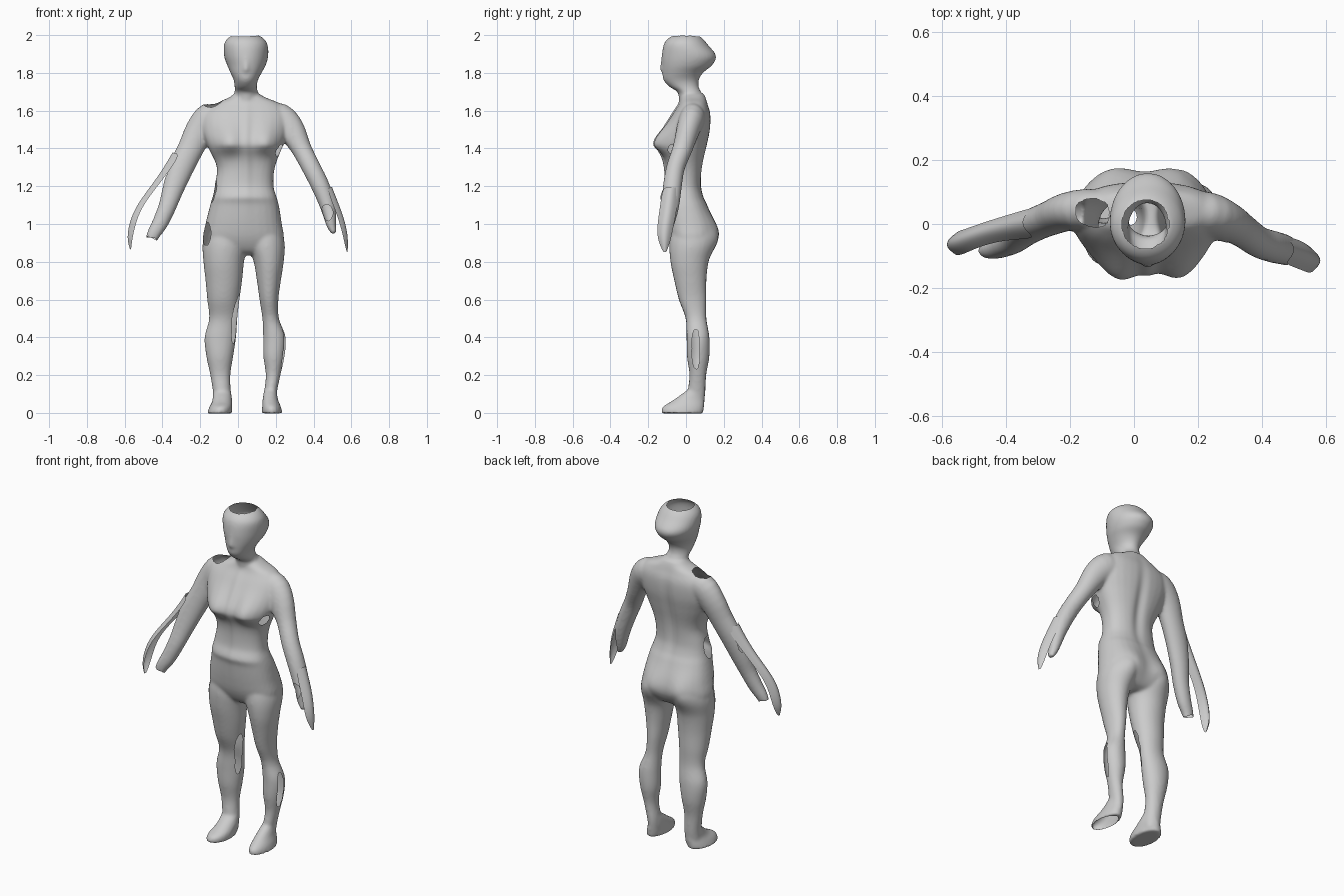
import bpy, bmesh, math
from mathutils import Vector

N = 32
bm = bmesh.new()


def skin(rings):
    """Join rings of points into one closed solid."""
    loops = [[bm.verts.new(p) for p in r] for r in rings]
    for a, b in zip(loops, loops[1:]):
        for i in range(N):
            j = (i + 1) % N
            bm.faces.new((a[i], a[j], b[j], b[i]))
    bm.faces.new(loops[0][::-1])
    bm.faces.new(loops[-1])


def refine(rows, n=5):
    """Rounded interpolation between sections."""
    out = []
    for i in range(len(rows) - 1):
        p, q = rows[i], rows[i + 1]
        o, r = rows[max(i - 1, 0)], rows[min(i + 2, len(rows) - 1)]
        h = math.dist(p[:3], q[:3])
        ho = math.dist(o[:3], q[:3])
        hr = math.dist(p[:3], r[:3])
        for k in range(n):
            t = k / n
            out.append([(2 * t**3 - 3 * t**2 + 1) * b + (t**3 - 2 * t**2 + t) * (c - a) * h / ho
                        + (3 * t**2 - 2 * t**3) * c + (t**3 - t**2) * (d - b) * h / hr
                        for a, b, c, d in zip(o, p, q, r)])
    return out + [list(rows[-1])]


def stack(rows, power=2.0):
    """Solid from horizontal sections: z, x min, x max, y min, y max."""
    rings = []
    for z, x0, x1, y0, y1 in refine(rows):
        ring = []
        for i in range(N):
            a = math.tau * i / N
            c, s = math.cos(a), math.sin(a)
            k = (abs(c) ** power + abs(s) ** power) ** (-1 / power)
            ring.append(((x0 + x1) / 2 + c * k * (x1 - x0) / 2,
                         (y0 + y1) / 2 + s * k * (y1 - y0) / 2, z))
        rings.append(ring)
    skin(rings)


def limb(rows):
    """Tube along a path: x, y, z, radius across, radius in depth."""
    rows = refine(rows, 3)
    pts = [Vector(r[:3]) for r in rows]
    rings = []
    for i, r in enumerate(rows):
        t = pts[min(i + 1, len(pts) - 1)] - pts[max(i - 1, 0)]
        side = Vector((0, 1, 0)).cross(t).normalized()
        deep = t.cross(side).normalized()
        rings.append([pts[i] + side * r[3] * math.cos(math.tau * k / N)
                      + deep * r[4] * math.sin(math.tau * k / N) for k in range(N)])
    skin(rings)


# head and neck
stack([(1.55, -.02, .11, -.02, .10), (1.66, -.02, .11, -.035, .095),
       (1.70, -.018, .105, -.045, .08), (1.725, -.018, .1, -.085, .068),
       (1.76, -.022, .105, -.118, .068), (1.80, -.04, .125, -.125, .09),
       (1.84, -.057, .147, -.127, .138), (1.89, -.074, .16, -.128, .16),
       (1.95, -.074, .157, -.118, .115), (1.98, -.058, .138, -.098, .09),
       (2.0, -.03, .11, -.065, .065)])
# torso
stack([(.835, -.09, .17, -.02, .08), (.86, -.16, .22, -.06, .12),
       (.92, -.185, .243, -.092, .145), (1.0, -.172, .232, -.11, .14),
       (1.1, -.147, .216, -.122, .112), (1.14, -.137, .205, -.125, .095),
       (1.2, -.125, .188, -.11, .082), (1.3, -.112, .195, -.108, .088),
       (1.42, -.165, .24, -.128, .113), (1.5, -.19, .265, -.105, .128),
       (1.58, -.185, .265, -.07, .13), (1.635, -.13, .225, -.038, .115),
       (1.668, -.05, .15, -.028, .105), (1.69, -.02, .11, -.02, .095)], 2.4)
# legs
stack([(.02, -.13, -.04, .01, .09), (.1, -.132, -.038, .008, .102),
       (.2, -.147, -.04, .018, .107), (.3, -.168, -.025, .005, .124),
       (.4, -.177, -.01, .003, .124), (.5, -.153, -.003, -.002, .108),
       (.6, -.163, .008, -.038, .108), (.7, -.172, .022, -.062, .108),
       (.8, -.183, .032, -.082, .118), (.9, -.187, .05, -.088, .142),
       (1.0, -.16, .04, -.07, .12)])
stack([(.02, .14, .2, .01, .09), (.1, .138, .205, .008, .102),
       (.2, .147, .225, .018, .107), (.3, .134, .247, .005, .124),
       (.4, .133, .253, .003, .124), (.5, .129, .217, -.002, .108),
       (.6, .114, .214, -.038, .108), (.7, .1, .227, -.062, .108),
       (.8, .083, .242, -.082, .118), (.9, .05, .247, -.088, .142),
       (1.0, .05, .22, -.07, .12)])
# feet
stack([(-.004, -.165, -.032, -.13, .09), (.03, -.152, -.03, -.122, .096),
       (.06, -.137, -.03, -.065, .098), (.11, -.132, -.036, .005, .1)])
stack([(-.004, .125, .235, -.13, .09), (.03, .128, .228, -.125, .096),
       (.07, .13, .212, -.065, .098), (.12, .138, .204, .005, .1)])
# arms
limb([(.14, .04, 1.575, .065, .055), (.22, .035, 1.56, .08, .067),
      (.28, .012, 1.50, .073, .062), (.335, -.018, 1.40, .054, .053),
      (.387, -.055, 1.30, .05, .049), (.43, -.07, 1.215, .049, .05),
      (.468, -.08, 1.12, .044, .048), (.485, -.088, 1.05, .036, .042),
      (.495, -.095, .99, .025, .03), (.51, -.10, .95, .014, .02)])
limb([(-.06, .05, 1.58, .06, .055), (-.14, .045, 1.568, .08, .065),
      (-.20, .04, 1.50, .077, .06), (-.25, .022, 1.40, .069, .054),
      (-.305, .0, 1.29, .067, .05), (-.345, -.025, 1.18, .056, .046),
      (-.375, -.05, 1.09, .047, .042), (-.415, -.07, 1.0, .042, .036),
      (-.445, -.08, .95, .036, .03), (-.465, -.085, .905, .03, .02)])

# fuse the parts into one smooth skin
bmesh.ops.recalc_face_normals(bm, faces=bm.faces)
raw = bpy.data.meshes.new("body_parts")
bm.to_mesh(raw)
bm.free()
body = bpy.data.objects.new("body", raw)
bpy.context.collection.objects.link(body)
fuse = body.modifiers.new("fuse", 'REMESH')
fuse.mode = 'VOXEL'
fuse.voxel_size = .008
soft = body.modifiers.new("soften", 'SMOOTH')
soft.factor = .5
soft.iterations = 10
dg = bpy.context.evaluated_depsgraph_get()
mesh = bpy.data.meshes.new_from_object(body.evaluated_get(dg))
body.modifiers.clear()
body.data = mesh

# soft swells: x, z, width, spread below, spread above, depth, facing side
swells = [
    (-.045, 1.425, .055, .035, .07, -.052, -1), (.148, 1.425, .055, .035, .07, -.052, -1),  # breasts
    (-.065, .95, .06, .06, .07, .034, 1), (.13, .95, .06, .06, .07, .034, 1),               # buttocks
    (.04, 1.35, .022, .15, .15, -.014, 1),                                                  # spine groove
    (.045, 1.45, .018, .2, .12, -.012, -1),                                                 # breastbone
    (.042, 1.82, .013, .012, .03, -.01, -1),                                                # nose
    (.04, 1.145, .13, .018, .03, -.008, -1),                                                # belly fold
]
# openings: centre, radii
holes = [
    ((.035, .0, 2.0), (.07, .075, .03)),         # crown
    ((-.135, .03, 1.66), (.055, .054, .05)),     # shoulder
    ((-.14, -.03, 1.18), (.035, .04, .065)),     # waist
    ((-.185, -.045, .95), (.04, .045, .07)),     # hip
    ((.225, -.065, 1.39), (.04, .03, .03)),      # armpit
    ((.0, .015, .36), (.032, .032, .27)),        # inner calf
    ((.25, .05, .28), (.02, .018, .2)),          # outer calf
    ((-.37, .0, 1.28), (.03, .025, .06)),        # forearm
    ((-.475, -.09, .90), (.05, .05, .03)),       # hand end
    ((.47, -.13, 1.06), (.03, .035, .04)),       # palm
    ((.18, -.03, -.01), (.05, .1, .02)),         # sole
]
bm = bmesh.new()
bm.from_mesh(mesh)
bm.normal_update()
for v in bm.verts:
    x, y, z = v.co
    if -.2 < x < .29:
        for sx, sz, w, lo, hi, d, side in swells:
            h = lo if z < sz else hi
            v.co.y += (d * max(0, min(1, v.normal.y * side * 2))
                       * math.exp(-((x - sx) / w) ** 2 / 2 - ((z - sz) / h) ** 2 / 2))


def inside(p):
    return any(sum(((p[i] - c[i]) / r[i]) ** 2 for i in range(3)) < 1 for c, r in holes)


gone = [f for f in bm.faces if inside(f.calc_center_median())]
bmesh.ops.delete(bm, geom=gone, context='FACES')
rim = [v for v in bm.verts if v.is_boundary]
for _ in range(4):
    bmesh.ops.smooth_vert(bm, verts=rim, factor=.5, use_axis_x=True, use_axis_y=True, use_axis_z=True)
for f in bm.faces:
    f.smooth = True
bm.to_mesh(mesh)
bm.free()


def ribbon(name, rows, bulge):
    """Thin curved sheet: x, y, z, half width in depth."""
    b = bmesh.new()
    grid = []
    for x, y, z, w in rows:
        grid.append([b.verts.new((x + bulge * w * (1 - u * u), y + u * w, z + .2 * abs(bulge) * w * (1 - u * u)))
                     for u in (-1, -.5, 0, .5, 1)])
    for p, q in zip(grid, grid[1:]):
        for i in range(4):
            b.faces.new((p[i], p[i + 1], q[i + 1], q[i])).smooth = True
    m = bpy.data.meshes.new(name)
    b.to_mesh(m)
    b.free()
    o = bpy.data.objects.new(name, m)
    bpy.context.collection.objects.link(o)
    s = o.modifiers.new("smooth", 'SUBSURF')
    s.levels = s.render_levels = 2


# loose outer strips of the forearms and hands
ribbon("outer_forearm_strip", [
    (-.305, .005, 1.37, .05), (-.365, -.005, 1.28, .042), (-.435, -.02, 1.19, .036),
    (-.495, -.04, 1.11, .036), (-.53, -.055, 1.04, .038), (-.55, -.06, .97, .038),
    (-.562, -.065, .91, .03), (-.565, -.07, .865, .008)], -.9)
ribbon("outer_hand_strip", [
    (.47, -.08, 1.19, .043), (.50, -.09, 1.11, .045), (.527, -.1, 1.04, .045),
    (.548, -.112, .97, .042), (.562, -.115, .91, .033), (.575, -.112, .85, .008)], .7)
